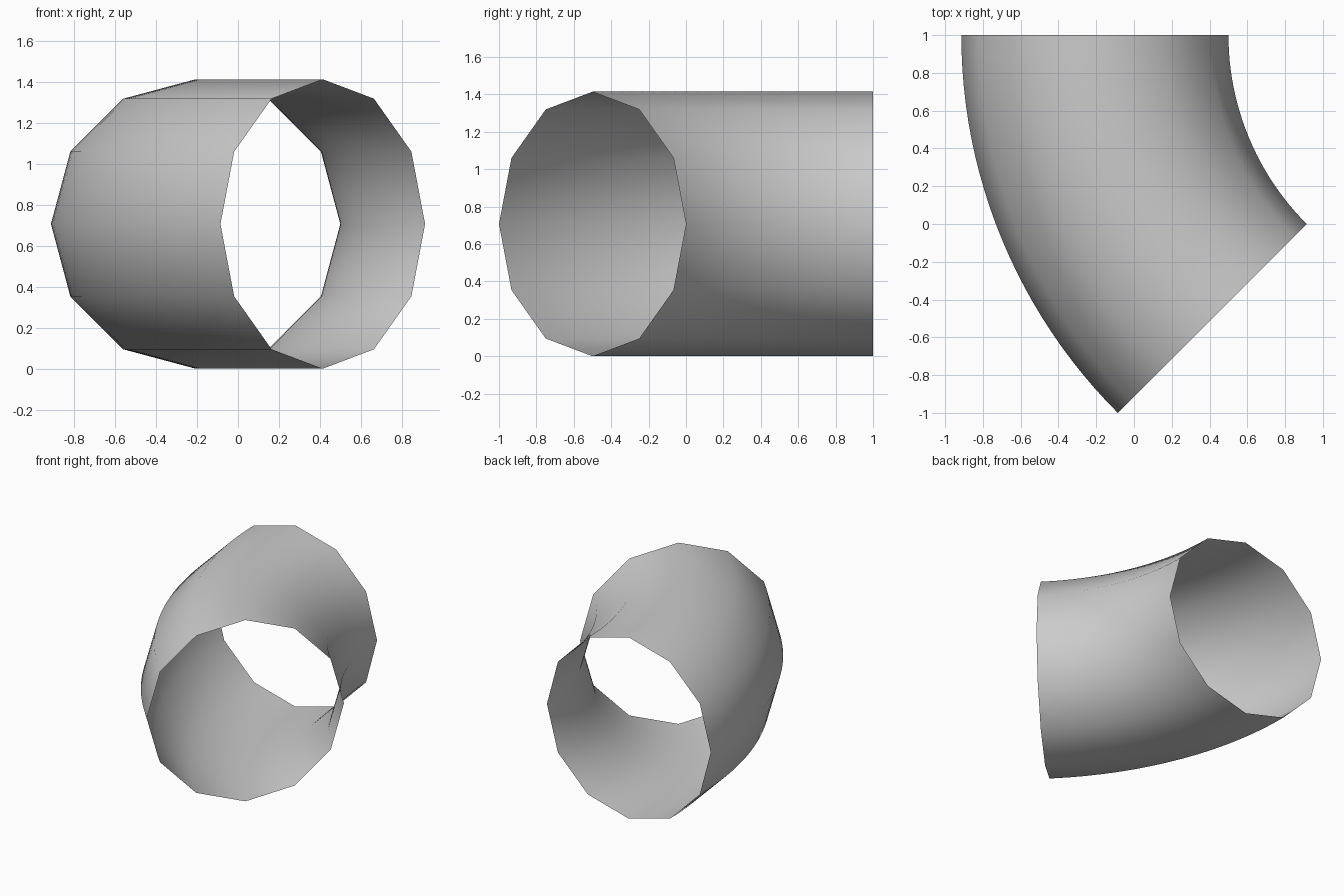
import bpy, bmesh, math
from mathutils import Vector, Matrix

if "Cube" in bpy.data.objects:
    bpy.data.objects.remove(bpy.data.objects["Cube"])

SIDES, STEPS = 12, 24
R = math.sqrt(0.5)            # pipe radius
BEND = 3 * R                  # bend radius of the centreline
PIVOT = Vector((4 * R - (4 * R - 1) / 2, 1, R))

bm = bmesh.new()

# Open twelve-sided ring at the back end, in the xz plane
centre = PIVOT - Vector((BEND, 0, 0))
bmesh.ops.create_circle(bm, segments=SIDES, radius=R, cap_ends=False,
                        matrix=Matrix.Translation(centre) @ Matrix.Rotation(math.pi / 2, 4, 'X'))

# Sweep the ring through a 45 degree elbow
bmesh.ops.spin(bm, geom=bm.verts[:] + bm.edges[:], cent=PIVOT, axis=(0, 0, 1),
               angle=math.radians(45), steps=STEPS, use_duplicate=False)
bmesh.ops.remove_doubles(bm, verts=bm.verts[:], dist=1e-5)

# Make the open wall face outwards: the top faces must point up
bmesh.ops.recalc_face_normals(bm, faces=bm.faces[:])
bm.normal_update()
top = max(bm.faces, key=lambda f: f.calc_center_median().z)
if top.normal.z < 0:
    bmesh.ops.reverse_faces(bm, faces=bm.faces[:])
for f in bm.faces:
    f.smooth = True

mesh = bpy.data.meshes.new("pipe_elbow")
bm.to_mesh(mesh)
bm.free()
elbow = bpy.data.objects.new("pipe_elbow", mesh)
bpy.context.collection.objects.link(elbow)
# centre in x
xs = [v.co.x for v in mesh.vertices]
mesh.transform(Matrix.Translation((-(min(xs) + max(xs)) / 2, 0, 0)))
